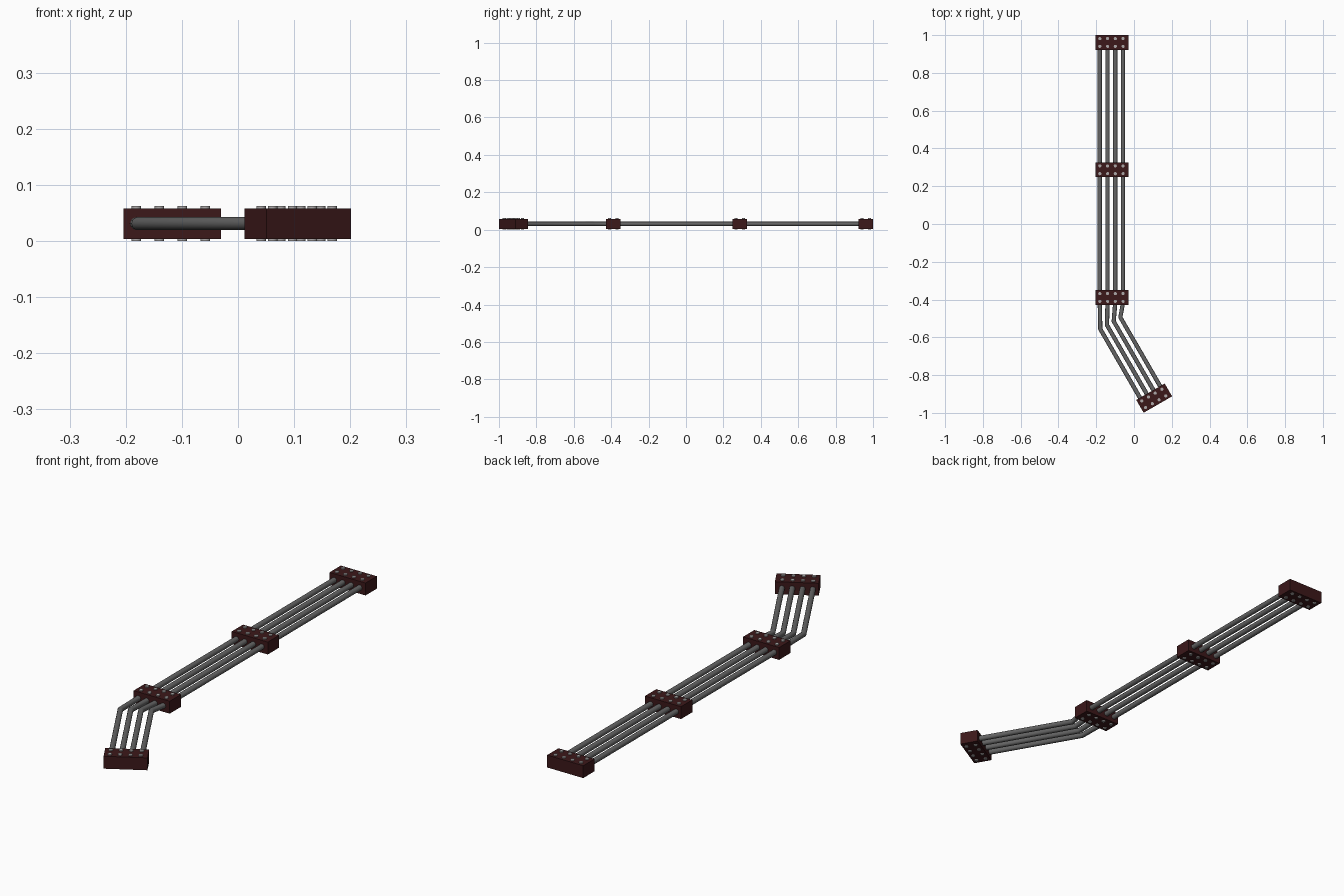
import bpy, math
from mathutils import Matrix, Vector

if "Cube" in bpy.data.objects:
    bpy.data.objects.remove(bpy.data.objects["Cube"])

ZC = 0.0312                                  # mid height of pipes and clamps
OFFSETS = [-0.064, -0.023, 0.018, 0.059]     # pipe positions across a clamp
W, L, H = 0.174, 0.078, 0.054                # clamp size
LEG = 0.46                                   # bend to end clamp distance


def material(name, color):
    m = bpy.data.materials.new(name)
    m.diffuse_color = (*color, 1)
    m.use_nodes = True
    m.node_tree.nodes["Principled BSDF"].inputs["Base Color"].default_value = m.diffuse_color
    return m


clamp_mat = material("dark_red", (0.045, 0.009, 0.010))
pipe_mat = material("pipe_grey", (0.13, 0.13, 0.13))
bolt_mat = material("bolt_grey", (0.42, 0.40, 0.40))


def frame(x, y, deg):
    return Matrix.Translation((x, y, ZC)) @ Matrix.Rotation(math.radians(deg), 4, 'Z')


def clamp(name, m):
    # clamp block
    bpy.ops.mesh.primitive_cube_add(size=1)
    block = bpy.context.object
    block.name = name
    block.matrix_world = m @ Matrix.Diagonal((W, L, H, 1))
    block.data.materials.append(clamp_mat)
    # through bolts, showing above and below
    for i, x in enumerate(OFFSETS):
        for j, y in enumerate((-0.0205, 0.0205)):
            bpy.ops.mesh.primitive_cylinder_add(vertices=16, radius=0.0085, depth=2 * ZC)
            bolt = bpy.context.object
            bolt.name = f"{name}_bolt_{i}_{j}"
            bolt.matrix_world = m @ Matrix.Translation((x, y, 0))
            bolt.data.materials.append(bolt_mat)
            bpy.ops.object.shade_smooth_by_angle()


# three straight clamps and one turned end clamp
CX = -0.117
for name, y in (("back_clamp", 0.961), ("middle_clamp", 0.287), ("bend_clamp", -0.389)):
    clamp(name, frame(CX, y, 0))
end = frame(0.1068, -0.922, 30)
clamp("end_clamp", end)

# four bent pipes
for i, off in enumerate(OFFSETS):
    points = [Vector((CX + off, 0.961, ZC)), Vector((CX + off, -0.415, ZC)),
              end @ Vector((off, LEG, 0)), end @ Vector((off, 0, 0))]
    curve = bpy.data.curves.new(f"pipe_{i}", 'CURVE')
    curve.dimensions = '3D'
    curve.bevel_depth = 0.0115
    curve.bevel_resolution = 4
    curve.use_fill_caps = True
    spline = curve.splines.new('POLY')
    spline.points.add(len(points) - 1)
    for p, co in zip(spline.points, points):
        p.co = (*co, 1)
    curve.materials.append(pipe_mat)
    pipe = bpy.data.objects.new(f"pipe_{i}", curve)
    bpy.context.collection.objects.link(pipe)
